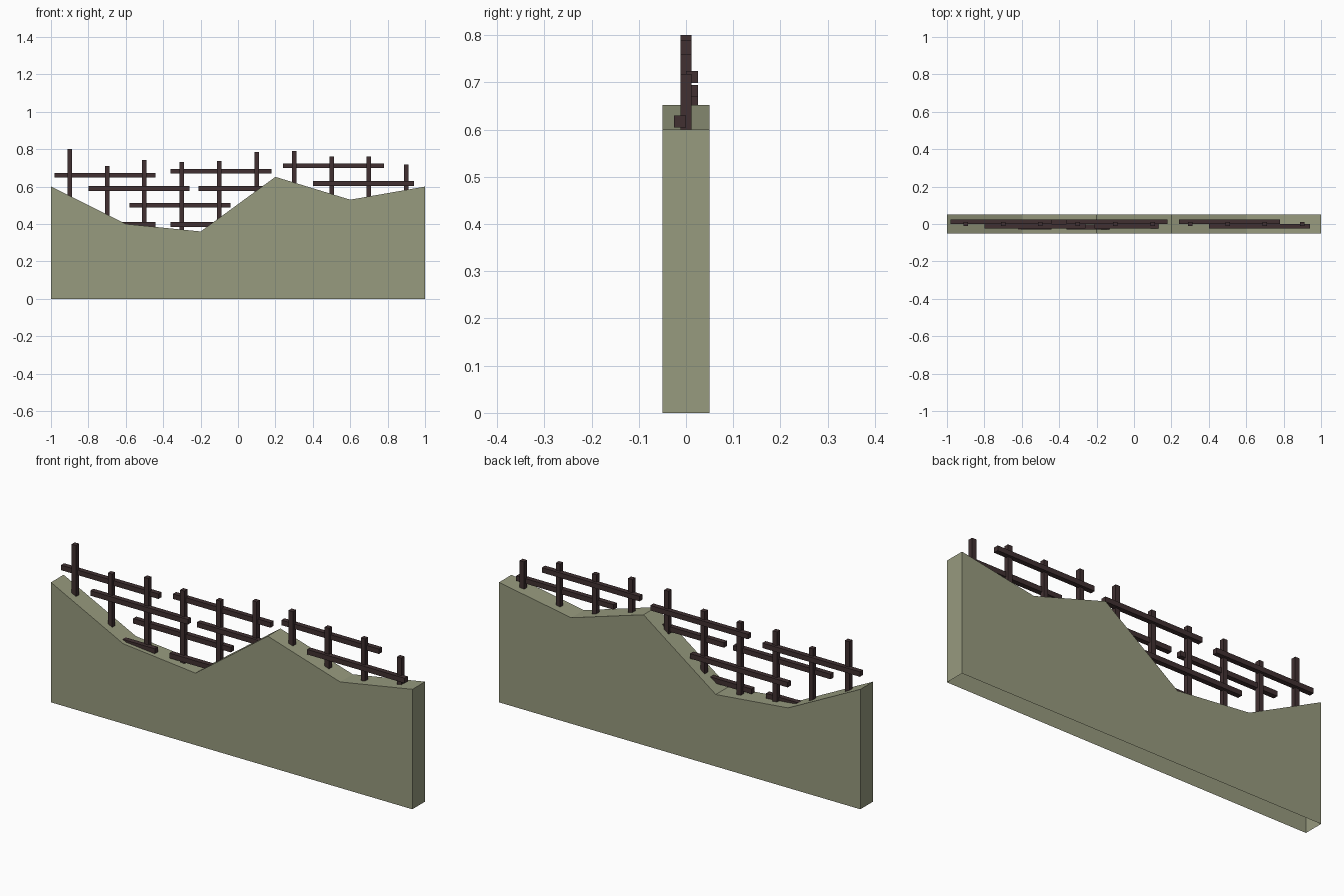
import bpy, bmesh
from mathutils import Matrix

if "Cube" in bpy.data.objects:
    bpy.data.objects.remove(bpy.data.objects["Cube"])


def material(name, rgb):
    m = bpy.data.materials.new(name)
    m.diffuse_color = (*rgb, 1)
    m.use_nodes = True
    m.node_tree.nodes["Principled BSDF"].inputs["Base Color"].default_value = m.diffuse_color
    return m


STONE = material("olive_ground", (0.31, 0.325, 0.21))
WOOD = material("dark_wood", (0.052, 0.030, 0.031))


def add_object(name, bm, mat):
    bmesh.ops.recalc_face_normals(bm, faces=bm.faces)
    mesh = bpy.data.meshes.new(name)
    bm.to_mesh(mesh)
    bm.free()
    mesh.materials.append(mat)
    obj = bpy.data.objects.new(name, mesh)
    bpy.context.collection.objects.link(obj)
    return obj


def bar(name, x0, x1, y0, y1, z0, z1):
    bm = bmesh.new()
    bmesh.ops.create_cube(bm, size=1)
    bm.transform(Matrix.Translation(((x0 + x1) / 2, (y0 + y1) / 2, (z0 + z1) / 2))
                 @ Matrix.Diagonal((x1 - x0, y1 - y0, z1 - z0, 1)))
    return add_object(name, bm, WOOD)


# Ground wall: jagged skyline extruded in y, open underneath
skyline = [(-1, 0.6), (-0.6, 0.4), (-0.2, 0.36), (0.2, 0.652), (0.6, 0.53), (1, 0.6)]
bm = bmesh.new()
outline = [(-1, 0)] + skyline + [(1, 0)]
front = bm.faces.new([bm.verts.new((x, -0.05, z)) for x, z in outline])
back = bmesh.ops.extrude_face_region(bm, geom=[front], use_keep_orig=True)
bmesh.ops.translate(bm, vec=(0, 0.1, 0),
                    verts=[g for g in back["geom"] if isinstance(g, bmesh.types.BMVert)])
bmesh.ops.recalc_face_normals(bm, faces=bm.faces)
underside = [f for f in bm.faces if all(v.co.z < 0.001 for v in f.verts)]
bmesh.ops.delete(bm, geom=underside, context="FACES")
add_object("ground_wall", bm, STONE)


def ground_height(x):
    for (xa, za), (xb, zb) in zip(skyline, skyline[1:]):
        if xa <= x <= xb:
            return za + (zb - za) * (x - xa) / (xb - xa)


# Fence posts, evenly spaced and sunk a little into the ground
post_tops = [0.80, 0.71, 0.742, 0.732, 0.736, 0.785, 0.79, 0.76, 0.76, 0.718]
for i, top in enumerate(post_tops):
    x = -0.9 + 0.2 * i
    bar(f"fence_post_{i + 1}", x - 0.012, x + 0.012, -0.012, 0.012,
        ground_height(x) - 0.03, top)

# Rails, all one length: left end, centre depth, centre height
rails = [
    (-0.98, 0.0125, 0.66), (-0.80, -0.0125, 0.59), (-0.58, 0.0125, 0.50),
    (-0.36, 0.0125, 0.682), (-0.21, -0.0125, 0.59), (-0.98, -0.0165, 0.397),
    (-0.36, -0.0165, 0.397), (0.24, 0.0125, 0.711), (0.40, -0.0125, 0.617),
]
for i, (x, y, z) in enumerate(rails):
    bar(f"fence_rail_{i + 1}", x, x + 0.54, y - 0.0125, y + 0.0125,
        z - 0.0125, z + 0.0125)
